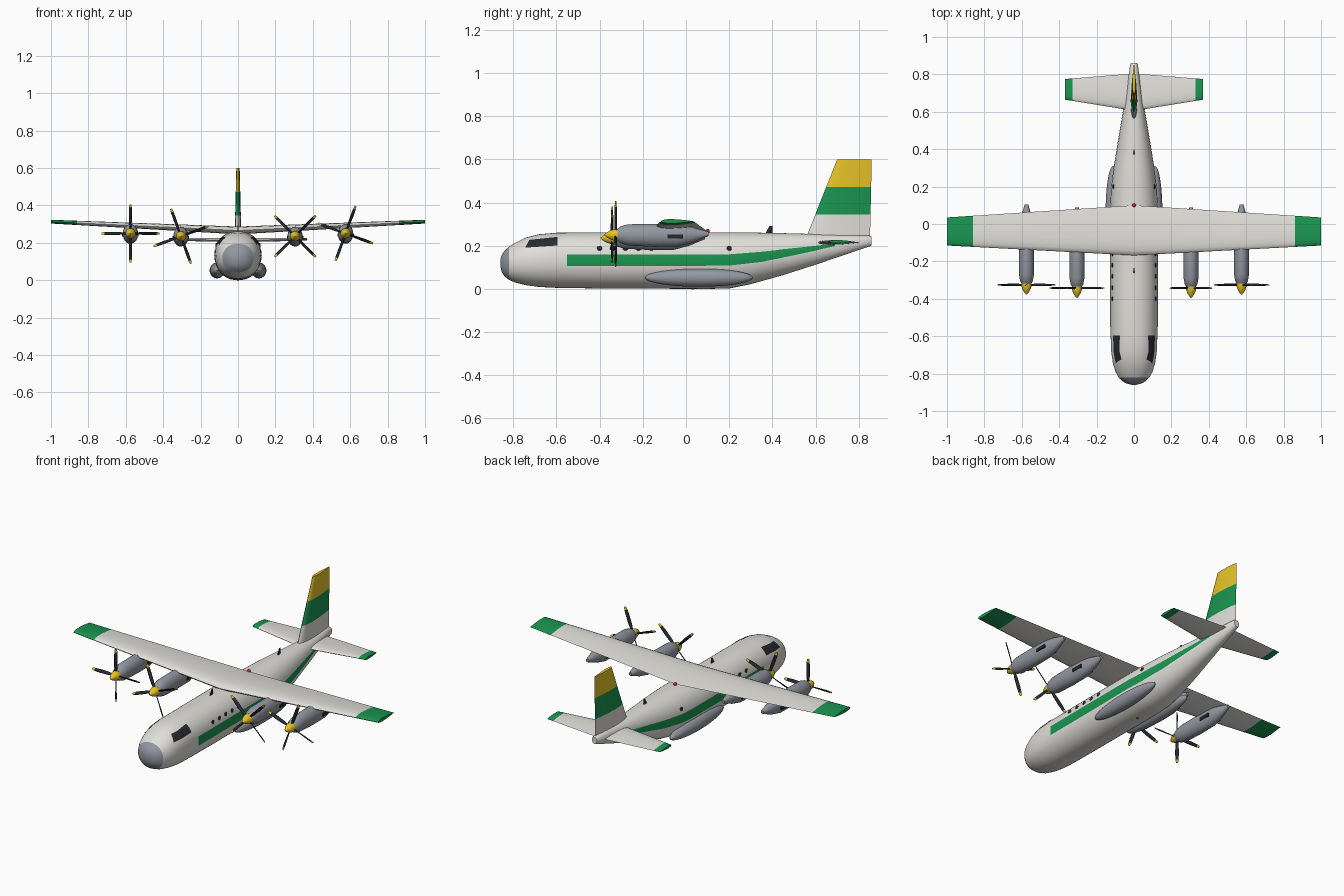
import bpy, bmesh, math
from mathutils import Vector, Matrix

if "Cube" in bpy.data.objects:
    bpy.data.objects.remove(bpy.data.objects["Cube"])


def material(name, rgb):
    m = bpy.data.materials.new(name)
    m.diffuse_color = (*rgb, 1)
    m.use_nodes = True
    m.node_tree.nodes["Principled BSDF"].inputs["Base Color"].default_value = m.diffuse_color
    return m


WHITE = material("off_white", (0.75, 0.74, 0.70))
GREY = material("grey", (0.29, 0.31, 0.35))
GREEN = material("green", (0.01, 0.30, 0.08))
YELLOW = material("yellow", (0.80, 0.55, 0.02))
DARK = material("dark", (0.02, 0.022, 0.03))
RED = material("red", (0.8, 0.02, 0.02))


def finish(name, bm, mat):
    bmesh.ops.recalc_face_normals(bm, faces=bm.faces)
    me = bpy.data.meshes.new(name)
    bm.to_mesh(me)
    bm.free()
    me.materials.append(mat)
    ob = bpy.data.objects.new(name, me)
    bpy.context.collection.objects.link(ob)
    return ob


def loft(name, rings, mat):
    """Skin closed rings and cap both ends."""
    bm = bmesh.new()
    vs = [[bm.verts.new(p) for p in r] for r in rings]
    n = len(vs[0])
    for a, b in zip(vs, vs[1:]):
        for i in range(n):
            bm.faces.new((a[i], a[(i + 1) % n], b[(i + 1) % n], b[i]))
    bm.faces.new(vs[0])
    bm.faces.new(vs[-1])
    return finish(name, bm, mat)


def ellipse(x, y, z, rx, rz, n=40, e=1.0):
    pts = []
    for i in range(n):
        t = 2 * math.pi * i / n
        c, s = math.cos(t), math.sin(t)
        pts.append(Vector((x + rx * math.copysign(abs(c) ** e, c), y,
                           z + rz * math.copysign(abs(s) ** e, s))))
    return pts


def airfoil(lead, trail, thick, n=10):
    """Symmetric section as (chord position, height) pairs."""
    def half(t):
        return thick * 5 * (0.2969 * t ** .5 - 0.126 * t - 0.3516 * t * t
                            + 0.2843 * t ** 3 - 0.1036 * t ** 4)
    ts = [(1 - math.cos(math.pi * i / n)) / 2 for i in range(n + 1)]
    c = trail - lead
    up = [(lead + c * t, half(t)) for t in ts]
    low = [(lead + c * t, -half(t)) for t in ts[1:-1]]
    return up + low[::-1]


def lerp(a, b, t):
    return [p + (q - p) * t for p, q in zip(a, b)]


# Fuselage stations: y, half width, bottom, top
BODY = [(-.86, .012, .105, .135), (-.853, .04, .078, .158), (-.84, .063, .058, .177),
        (-.82, .083, .042, .195), (-.79, .099, .029, .214), (-.74, .114, .017, .238),
        (-.68, .122, .009, .253), (-.60, .125, .005, .26), (-.4, .125, .002, .262),
        (.1, .125, 0, .262), (.2, .119, .002, .262), (.3, .107, .022, .261),
        (.45, .083, .064, .258), (.6, .058, .112, .254), (.75, .034, .163, .25),
        (.85, .021, .197, .246), (.86, .016, .202, .241)]
EXP = 0.92


def body_x(y, z):
    for a, b in zip(BODY, BODY[1:]):
        if a[0] <= y <= b[0]:
            _, w, lo, hi = lerp(a, b, (y - a[0]) / (b[0] - a[0]))
            k = min(1, abs((z - (lo + hi) / 2) / ((hi - lo) / 2)))
            return w * (1 - k ** (2 / EXP)) ** (EXP / 2)
    return 0


def body_ring(s):
    y, w, lo, hi = s
    return ellipse(0, y, (lo + hi) / 2, w, (hi - lo) / 2, 48, EXP)


loft("fuselage", [body_ring(s) for s in BODY[3:]], WHITE)
loft("nose_cone", [body_ring(s) for s in BODY[:4]], GREY)


def patch(name, side, low, high, mat, nu=40, nv=6):
    """Thin painted panel hugging the fuselage between two (y, z) lines."""
    def along(line, u):
        f = u * (len(line) - 1)
        i = min(int(f), len(line) - 2)
        return lerp(line[i], line[i + 1], f - i)
    bm = bmesh.new()
    grid = []
    for i in range(nu + 1):
        a, b = along(low, i / nu), along(high, i / nu)
        row = [lerp(a, b, j / nv) for j in range(nv + 1)]
        grid.append([bm.verts.new((side * (body_x(y, z) + .002), y, z + (.001 if z > .18 else 0)))
                     for y, z in row])
    for a, b in zip(grid, grid[1:]):
        for j in range(nv):
            f = (a[j], b[j], b[j + 1], a[j + 1])
            bm.faces.new(f if side > 0 else f[::-1])
    me = finish(name, bm, mat).data
    if sum(p.normal.x for p in me.polygons) * side < 0:
        me.flip_normals()


def ball(name, loc, scale, mat, seg=16):
    bm = bmesh.new()
    bmesh.ops.create_uvsphere(bm, u_segments=seg, v_segments=seg // 2, radius=1)
    bmesh.ops.transform(bm, verts=bm.verts,
                        matrix=Matrix.Translation(loc) @ Matrix.Diagonal((*scale, 1)))
    return finish(name, bm, mat)


# Stripe, cockpit glazing, cabin windows and wheel fairings on both sides
for side, tag in ((1, "right"), (-1, "left")):
    patch("stripe_" + tag, side,
          [(-.55, .105), (-.2, .105), (.2, .108), (.35, .125), (.52, .16), (.69, .197)],
          [(-.55, .16), (-.2, .16), (.2, .16), (.35, .172), (.52, .19), (.69, .208)], GREEN)
    patch("cockpit_window_" + tag, side, [(-.745, .19), (-.595, .2)],
          [(-.725, .226), (-.595, .24)], DARK, 12)
    for y in (-.4, -.34, -.28, -.22, -.16, .2):
        ball("cabin_window_" + tag, (side * body_x(y, .187), y, .187), (.005, .012, .012), DARK)
    ball("wheel_fairing_" + tag, (side * .112, .06, .052), (.04, .25, .042), GREY, 32)


# Wing and tailplane: x, leading y, trailing y, height, thickness
def surface(name, root, tip, cut):
    def ring(x):
        t = abs(x) / tip[0]
        _, lead, trail, z, th = lerp(root, tip, t)
        return [Vector((x, y, z + h)) for y, h in airfoil(lead, trail, th)]
    loft(name, [ring(x) for x in (-cut, 0, cut)], WHITE)
    for s, tag in ((1, "right"), (-1, "left")):
        loft(f"{name}_tip_{tag}", [ring(s * cut), ring(s * tip[0])], GREEN)


surface("wing", (0, -.168, .1, .266, .042), (1, -.115, .035, .313, .02), .86)
surface("tailplane", (0, .605, .805, .214, .022), (.37, .665, .775, .219, .015), .33)


# Fin in three colour bands
def fin_ring(z):
    lead, trail, th = lerp((.555, .852, .036), (.70, .86, .018), (z - .235) / .365)
    return [Vector((h, y, z)) for y, h in airfoil(lead, trail, th)]


for name, a, b, m in (("fin_base", .235, .345, WHITE), ("fin_band", .345, .472, GREEN),
                      ("fin_top", .472, .6, YELLOW)):
    loft(name, [fin_ring(a), fin_ring(b)], m)


# Engines: nacelle, exhausts, spinner and four-blade propeller
NACELLE = [(-.318, .026, .028, 0), (-.305, .034, .038, 0), (-.27, .04, .049, 0),
           (-.15, .041, .053, -.002), (-.04, .04, .051, -.003), (.03, .03, .036, 0),
           (.09, .014, .015, .004), (.105, .01, .01, .005)]


def blade_ring(r, chord, twist, place):
    m = place @ Matrix.Translation((0, 0, r)) @ Matrix.Rotation(twist, 4, 'Z')
    return [m @ Vector((c, h, 0)) for c, h in airfoil(-chord / 2, chord / 2, .005, 6)]


def engine(x, y, z, phase):
    loft("nacelle", [ellipse(x, y + s[0], z + s[3], s[1], s[2], 28) for s in NACELLE], GREY)
    for s in (-1, 1):
        bm = bmesh.new()
        bmesh.ops.create_cube(bm, size=1, matrix=Matrix.Translation((x + s * .038, y - .05, z - .008))
                              @ Matrix.Diagonal((.012, .07, .018, 1)))
        finish("exhaust", bm, DARK)
    loft("spinner", [ellipse(x, y + dy, z, r, r, 20) for dy, r in
                     ((-.312, .027), (-.332, .027), (-.35, .021), (-.366, .012), (-.378, .002))],
         YELLOW)
    for k in range(4):
        a = math.radians(phase) + k * math.pi / 2
        place = Matrix.Translation((x, y - .325, z)) @ Matrix.Rotation(a, 4, 'Y')
        prof = [(.015, .01, .9), (.05, .018, .75), (.1, .02, .6), (.138, .017, .5), (.156, .012, .45)]
        rings = [blade_ring(*p, place) for p in prof]
        loft("propeller_blade", rings[:4], DARK)
        loft("propeller_blade_tip", rings[3:], YELLOW)


for x, y, z, phase in ((-.575, 0, .25, 0), (-.305, -.017, .235, -20),
                       (.305, -.017, .235, 45), (.575, 0, .25, 20)):
    engine(x, y, z, phase)

# Antennas and beacons
for y in (-.25, .385):
    loft("antenna", [[Vector((h, q, z)) for q, h in airfoil(a, b, .007, 6)]
                     for a, b, z in ((y - .018, y + .016, .255), (y + .002, y + .016, .292))], DARK)
ball("top_beacon", (0, .1, .268), (.01, .01, .01), RED)
ball("belly_beacon", (0, .03, .004), (.008, .008, .008), RED)

# Smooth shading with sharp edges kept
bpy.ops.object.select_all(action='SELECT')
bpy.context.view_layer.objects.active = bpy.context.selected_objects[0]
bpy.ops.object.shade_smooth_by_angle(angle=math.radians(35))
